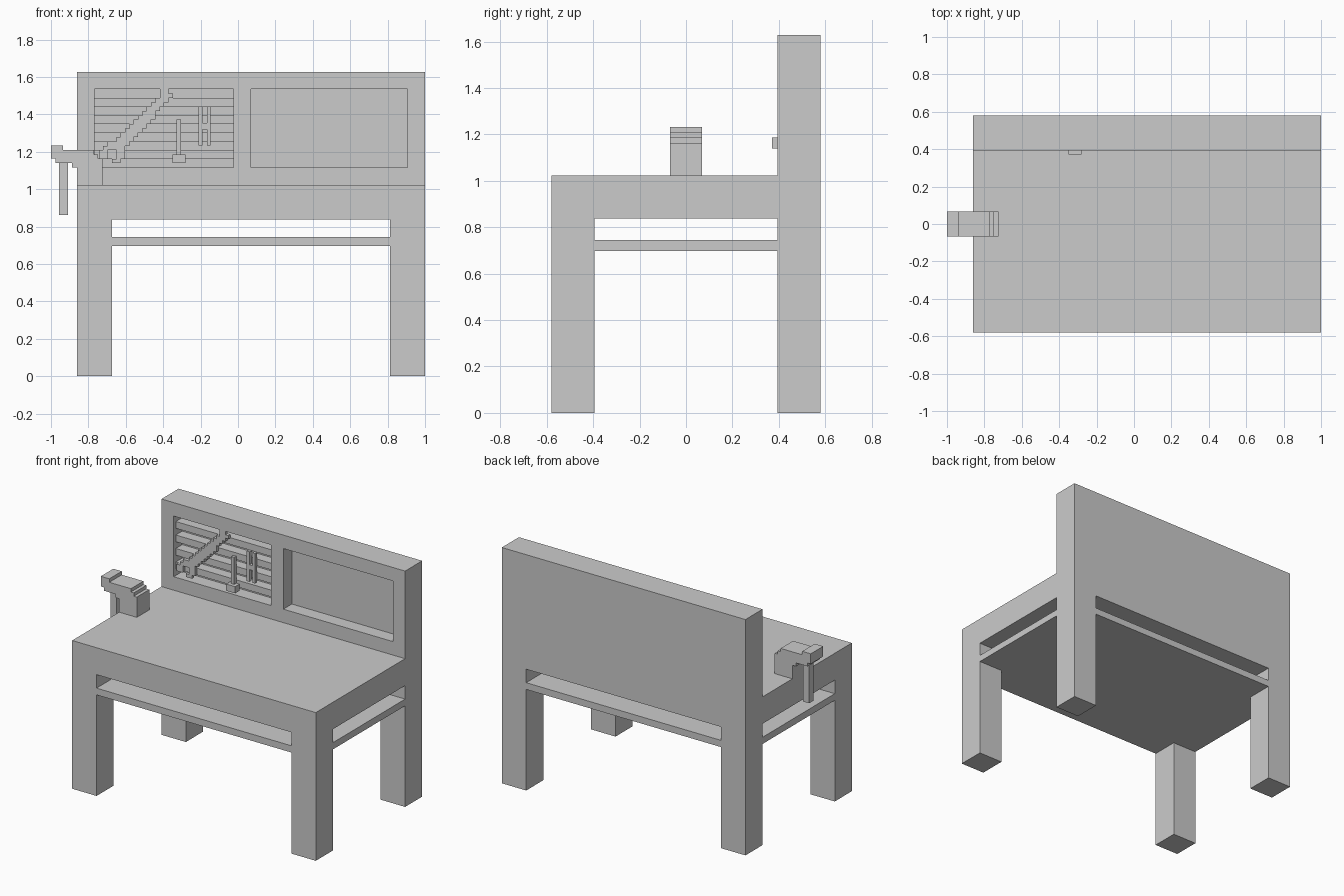
import bpy, bmesh

if "Cube" in bpy.data.objects:
    bpy.data.objects.remove(bpy.data.objects["Cube"])

U = 0.0465           # block module
C = U / 2            # fine module used by the tools
X0, X1, Y = -0.86, 1.0, 0.58
LEG = 4 * U
FRONT = Y - LEG      # front face of the tool panel


def prism(name, pts, y0, y1):
    """Extrude an (x, z) outline from y0 to y1."""
    bm = bmesh.new()
    face = bm.faces.new([bm.verts.new((x, y0, z)) for x, z in pts])
    ext = bmesh.ops.extrude_face_region(bm, geom=[face])
    verts = [g for g in ext["geom"] if isinstance(g, bmesh.types.BMVert)]
    bmesh.ops.translate(bm, vec=(0, y1 - y0, 0), verts=verts)
    bmesh.ops.recalc_face_normals(bm, faces=bm.faces)
    mesh = bpy.data.meshes.new(name)
    bm.to_mesh(mesh)
    bm.free()
    ob = bpy.data.objects.new(name, mesh)
    bpy.context.collection.objects.link(ob)
    return ob


def box(name, x0, x1, y0, y1, z0, z1):
    return prism(name, [(x0, z0), (x1, z0), (x1, z1), (x0, z1)], y0, y1)


def cut(ob, *bounds):
    """Subtract a box and remove the cutter."""
    cutter = box("cutter", *bounds)
    cutter.hide_render = True
    mod = ob.modifiers.new("cut", 'BOOLEAN')
    mod.operation, mod.solver, mod.object = 'DIFFERENCE', 'EXACT', cutter
    bpy.context.view_layer.objects.active = ob
    bpy.ops.object.modifier_apply(modifier=mod.name)
    bpy.data.objects.remove(cutter)


# Bench body: one solid block, carved into top, shelf, legs and tool panel
bench = box("bench_body", X0, X1, -Y, Y, 0, 35 * U)
cut(bench, X0 - 1, X1 + 1, -Y - 1, FRONT, 22 * U, 2)
for z0, z1 in ((-0.5, 15 * U), (16 * U, 18 * U)):
    cut(bench, X0 + LEG, X1 - LEG, -2, 2, z0, z1)
    cut(bench, -2, 2, -Y + LEG, Y - LEG, z0, z1)

# Two recesses in the tool panel
RZ0, RZ1 = 24 * U, 33 * U
RX0, RX1 = X0 + 2 * U, X0 + 18 * U
BACK = FRONT + 2 * U
for x0, x1 in ((RX0, RX1), (X0 + 20 * U, X0 + 38 * U)):
    cut(bench, x0, x1, FRONT - 0.5, BACK, RZ0, RZ1)

# Horizontal slats that carry the tools
for i in range(4):
    z = RZ0 + (1 + 2 * i) * U
    box(f"slat_{i + 1}", RX0, RX1, FRONT + C, BACK, z, z + U)

# Saw: stair-stepped diagonal blade, one (left, right) pair per row
rows = [(15, 17), (15, 18)]
rows += [(16 - k, 19 - k + (k > 5)) for k in range(2, 12)]
rows += [(3, 8), (2, 7)]
left, right = [], []
for k, (a, b) in enumerate(rows):
    zt, zb = RZ1 - k * C, RZ1 - (k + 1) * C
    for pts, c in ((left, a), (right, b)):
        for z in (zt, zb):
            p = (RX0 + c * C, z)
            if pts and abs(pts[-1][0] - p[0]) + abs(pts[-1][1] - p[1]) < 1e-6:
                continue
            pts.append(p)
prism("saw_blade", right + left[::-1], FRONT, FRONT + C)

# Saw handle: open grip below the blade
for i, (a, b, r0, r1) in enumerate(((1, 3, 14, 16), (5, 7, 14, 16), (4, 6, 16, 17))):
    box(f"saw_handle_{i + 1}", RX0 + a * C, RX0 + b * C, FRONT, FRONT + C,
        RZ1 - r1 * C, RZ1 - r0 * C)

# Hammer
box("hammer_handle", -0.328, -0.305, FRONT, FRONT + C, 1.186, 1.372)
box("hammer_head", -0.35, -0.281, FRONT - C, FRONT + C, 1.14, 1.186)

# Pliers: two bars and a joint
for side, x in (("left", -0.21), ("right", -0.167)):
    box(f"pliers_{side}", x, x + 0.021, FRONT, FRONT + C, 1.235, 1.442)
box("pliers_joint", -0.189, -0.167, FRONT, FRONT + C, 1.32, 1.353)

# Vise: stepped side profile plus hanging crank bar
prism("vise_body", [
    (-1.0, 1.163), (-0.977, 1.163), (-0.977, 1.14), (-0.888, 1.14),
    (-0.888, 1.116), (-0.86, 1.116), (-0.86, 1.023), (-0.725, 1.023),
    (-0.725, 1.163), (-0.748, 1.163), (-0.748, 1.186), (-0.77, 1.186),
    (-0.77, 1.209), (-0.935, 1.209), (-0.935, 1.233), (-1.0, 1.233)],
    -0.068, 0.068)
box("vise_crank", -0.957, -0.91, -C, C, 0.863, 1.14)
